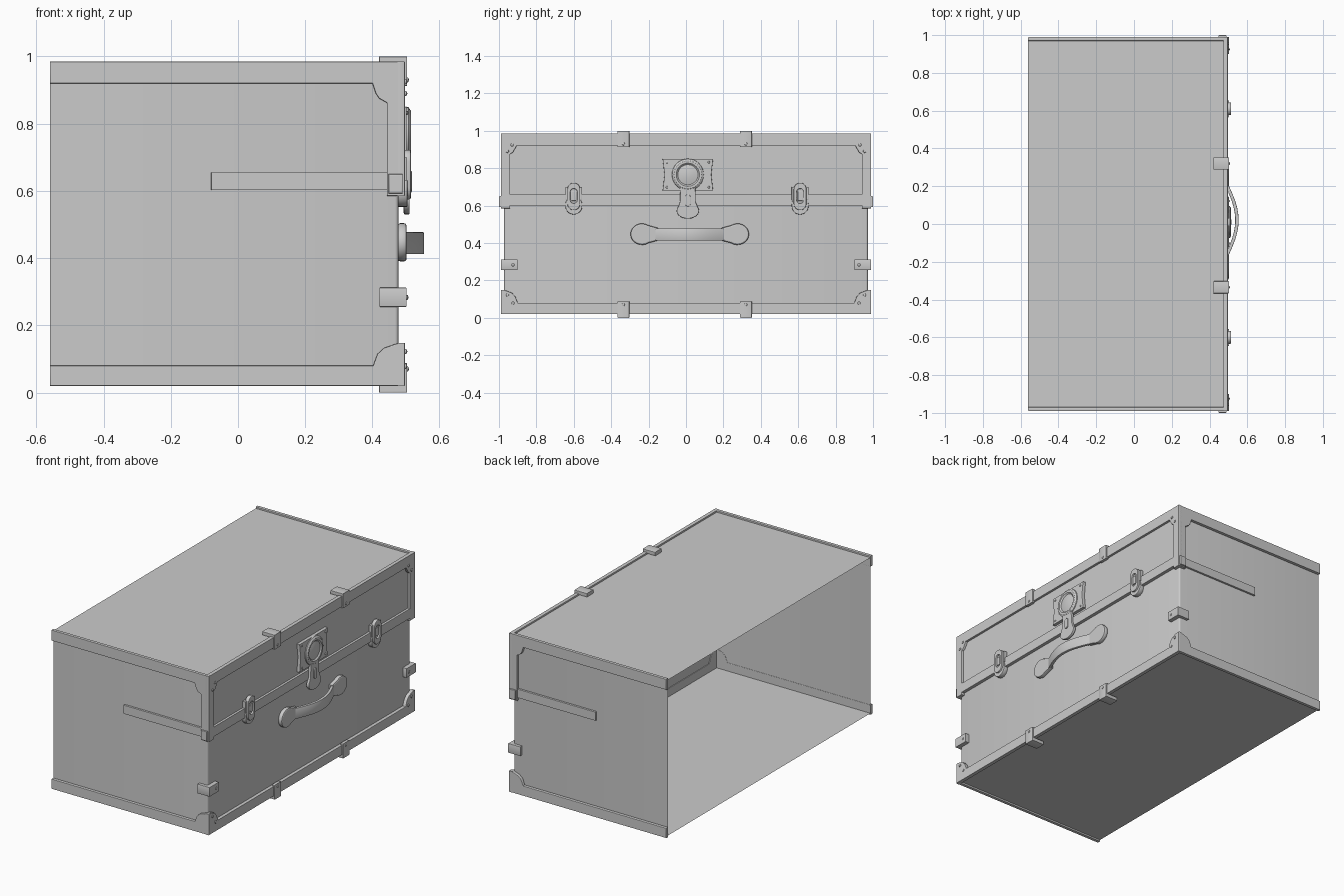
import bpy, bmesh, math
from mathutils import Matrix, Vector

cube = bpy.data.objects.get("Cube")
if cube:
    bpy.data.objects.remove(cube, do_unlink=True)

grey = bpy.data.materials.new("plain_grey")
grey.use_nodes = True
grey.diffuse_color = (0.6, 0.6, 0.6, 1)
grey.node_tree.nodes["Principled BSDF"].inputs["Base Color"].default_value = (0.6, 0.6, 0.6, 1)

# Local u, v, normal directions of each working plane
PLANES = {
    "front": ((0, 1, 0), (0, 0, 1), (1, 0, 0)),
    "side": ((1, 0, 0), (0, 0, 1), (0, -1, 0)),
    "top": ((1, 0, 0), (0, 1, 0), (0, 0, 1)),
}


def finish(name, mesh, mirror=False):
    ob = bpy.data.objects.new(name, mesh)
    bpy.context.collection.objects.link(ob)
    mesh.materials.clear()
    mesh.materials.append(grey)
    bpy.ops.object.select_all(action="DESELECT")
    ob.select_set(True)
    bpy.context.view_layer.objects.active = ob
    bpy.ops.object.shade_smooth_by_angle(angle=math.radians(35))
    if mirror:
        mod = ob.modifiers.new("mirror", "MIRROR")
        mod.use_axis = (False, True, False)
        mod.use_mirror_merge = False
    return ob


def plate(name, loops, plane, lo, hi, bevel=0.003, mirror=False):
    """Extrude outlines (later loops are holes) from lo to hi along the plane normal."""
    cu = bpy.data.curves.new(name, "CURVE")
    cu.dimensions = "2D"
    cu.fill_mode = "BOTH"
    cu.extrude = (hi - lo) / 2 - bevel
    cu.bevel_depth, cu.bevel_resolution, cu.offset = bevel, 1, -bevel
    for loop in loops:
        sp = cu.splines.new("POLY")
        sp.points.add(len(loop) - 1)
        for p, (u, v) in zip(sp.points, loop):
            p.co = (u, v, 0, 1)
        sp.use_cyclic_u = True
    tmp = bpy.data.objects.new(name + "_outline", cu)
    bpy.context.collection.objects.link(tmp)
    mesh = bpy.data.meshes.new_from_object(tmp.evaluated_get(bpy.context.evaluated_depsgraph_get()))
    bpy.data.objects.remove(tmp, do_unlink=True)
    bpy.data.curves.remove(cu)
    mesh.name = name
    u, v, n = (Vector(a) for a in PLANES[plane])
    m = Matrix((u, v, n)).transposed().to_4x4()
    mesh.transform(m @ Matrix.Translation((0, 0, (lo + hi) / 2)))
    return finish(name, mesh, mirror)


def rect(u0, v0, u1, v1):
    return [(u0, v0), (u1, v0), (u1, v1), (u0, v1)]


def arc(u, v, r, a0, a1, n=10, squash=1):
    angles = [math.radians(a0 + (a1 - a0) * i / n) for i in range(n + 1)]
    return [(u + r * math.cos(a), v + r * squash * math.sin(a)) for a in angles]


def stadium(u, v0, v1, r):
    return arc(u, v1 - r, r, 0, 180) + arc(u, v0 + r, r, 180, 360)


def lathe(name, profile, y, z, steps=32, mirror=False):
    """Turn (radius, x) points about an axis along x."""
    bm = bmesh.new()
    vs = [bm.verts.new((x, y + r, z)) for r, x in profile]
    edges = [bm.edges.new(p) for p in zip(vs, vs[1:])]
    bmesh.ops.spin(bm, geom=vs + edges, cent=(0, y, z), axis=(1, 0, 0),
                   angle=math.tau, steps=steps, use_duplicate=False)
    bmesh.ops.remove_doubles(bm, verts=bm.verts, dist=0.0001)
    bmesh.ops.recalc_face_normals(bm, faces=bm.faces)
    mesh = bpy.data.meshes.new(name)
    bm.to_mesh(mesh)
    bm.free()
    return finish(name, mesh, mirror)


def rivet(name, y, z, x=0.497, r=0.009, mirror=False):
    lathe(name, [(r, x - 0.002), (r * 0.8, x + 0.004), (0, x + 0.007)], y, z, 10, mirror)


BACK, FRONT, SIDE = -0.56, 0.477, 0.972

# Chest body: thin shell, open at the back
bm = bmesh.new()
bmesh.ops.create_cube(bm, size=1)
bmesh.ops.scale(bm, vec=(FRONT - BACK, 2 * SIDE, 0.945), verts=bm.verts)
bmesh.ops.translate(bm, vec=((FRONT + BACK) / 2, 0, 0.5025), verts=bm.verts)
bmesh.ops.delete(bm, geom=[f for f in bm.faces if f.normal.x < -0.9], context="FACES")
uprights = [e for e in bm.edges if all(v.co.x > 0 for v in e.verts)
            and abs(e.verts[0].co.z - e.verts[1].co.z) > 0.5]
bmesh.ops.bevel(bm, geom=uprights, offset=0.01, segments=3, affect="EDGES", profile=0.5)
body = bpy.data.meshes.new("chest_body")
bm.to_mesh(body)
bm.free()
finish("chest_body", body)

# Lid trim on the front: frame with cut corners and short legs at both ends
outer = [(-0.99, 0.585), (-0.94, 0.585), (-0.94, 0.6), (0.94, 0.6),
         (0.94, 0.585), (0.99, 0.585), (0.99, 0.985), (-0.99, 0.985)]
inner = [(-0.94, 0.66), (0.94, 0.66), (0.94, 0.875), (0.925, 0.885), (0.905, 0.92),
         (-0.905, 0.92), (-0.925, 0.885), (-0.94, 0.875)]
plate("lid_front_trim", [outer, inner], "front", FRONT - 0.004, 0.497)
plate("lid_panel", [rect(-0.95, 0.61, 0.95, 0.93)], "front", FRONT - 0.004, FRONT + 0.006, 0.001)

# Lid trim, strap and base trim on both sides
plate("lid_side_trim", [[(BACK, 0.92), (0.4, 0.92), (0.41, 0.89), (0.42, 0.875), (0.443, 0.862),
      (0.443, 0.585), (0.495, 0.585), (0.495, 0.985), (BACK, 0.985)]],
      "side", SIDE - 0.002, 0.99, mirror=True)
plate("side_strap", [rect(-0.08, 0.602, 0.45, 0.655)], "side", SIDE - 0.002, 0.984, 0.002, True)
plate("lid_corner_tab", [rect(0.448, 0.592, 0.49, 0.65)], "side", 0.985, 1.0, 0.004, True)
plate("base_side_trim", [[(BACK, 0.02), (0.495, 0.02), (0.495, 0.148), (0.47, 0.145),
      (0.435, 0.133), (0.415, 0.115), (0.402, 0.08), (BACK, 0.08)]],
      "side", SIDE - 0.002, 0.99, mirror=True)

# Base trim on the front with raised corners
half = [(0.9, 0.08), (0.912, 0.112), (0.93, 0.133), (0.96, 0.145), (0.99, 0.148)]
plate("base_front_trim", [[(-0.99, 0.02), (0.99, 0.02)] + half[::-1] + [(-u, v) for u, v in half]],
      "front", FRONT - 0.004, 0.497)

# Angle clips on the top, bottom and upright edges
for i, y in enumerate((-0.335, 0.32)):
    lo, hi = -y - 0.032, -y + 0.032
    clip = [(0.42, 0.978), (0.485, 0.978), (0.485, 0.912), (0.503, 0.912), (0.503, 1), (0.42, 1)]
    plate(f"top_clip_{i}", [clip], "side", lo, hi)
    plate(f"bottom_clip_{i}", [[(u, 1 - v) for u, v in clip]], "side", lo, hi)
    rivet(f"top_clip_rivet_{i}", y, 0.93, 0.502)
    rivet(f"bottom_clip_rivet_{i}", y, 0.07, 0.502)
plate("side_clip", [[(0.42, 0.968), (0.472, 0.968), (0.472, 0.9), (0.502, 0.9),
      (0.502, 0.99), (0.42, 0.99)]], "top", 0.255, 0.312, mirror=True)
rivet("side_clip_rivet", 0.925, 0.283, 0.501, mirror=True)

# Corner rivets
for i, (y, z) in enumerate([(0.93, 0.925), (0.955, 0.89), (0.955, 0.122), (0.925, 0.078)]):
    rivet(f"corner_rivet_{i}", y, z, mirror=True)

# Pair of latches: lower catch, upper loop and tongue
for i, y in enumerate((-0.6, 0.61)):
    plate(f"latch_catch_{i}", [stadium(y, 0.552, 0.65, 0.045)], "front", 0.475, 0.504)
    plate(f"latch_base_{i}", [rect(y - 0.045, 0.63, y + 0.045, 0.7)], "front", 0.48, 0.503)
    plate(f"latch_loop_{i}", [stadium(y, 0.575, 0.722, 0.034), stadium(y, 0.612, 0.69, 0.018)],
          "front", 0.49, 0.514, 0.004)
    plate(f"latch_tongue_{i}", [rect(y - 0.013, 0.625, y + 0.013, 0.675)], "front", 0.49, 0.51)

# Lock: plate, round boss and hasp
LY, LZ = 0.01, 0.765
plate("lock_plate", [[(LY - 0.135, 0.85), (LY - 0.125, 0.765), (LY - 0.135, 0.68),
      (LY + 0.135, 0.68), (LY + 0.125, 0.765), (LY + 0.135, 0.85)]], "front", FRONT, 0.502)
for i, (dy, dz) in enumerate([(-1, -1), (-1, 1), (1, -1), (1, 1)]):
    rivet(f"lock_rivet_{i}", LY + 0.112 * dy, LZ + 0.067 * dz, 0.501, 0.007)
lathe("lock_boss", [(0.086, 0.498), (0.084, 0.507), (0.074, 0.514), (0.062, 0.514),
      (0.054, 0.507), (0.04, 0.51), (0.02, 0.513), (0, 0.514)], LY, LZ)
hasp = arc(LY, 0.572, 0.06, 150, 390, 16, 0.7) + [(LY + 0.042, 0.62), (LY + 0.04, 0.7),
                                                   (LY - 0.04, 0.7), (LY - 0.042, 0.62)]
plate("lock_hasp", [hasp], "front", 0.493, 0.511, 0.004)
plate("hasp_staple", [stadium(LY, 0.595, 0.66, 0.014)], "front", 0.505, 0.517)

# Carrying handle: two end mounts and an arched grip
HY, HZ = 0.02, 0.447
for name, s in (("handle_mount_right", -1), ("handle_mount_left", 1)):
    pts = arc(0.255, HZ, 0.062, -125, 125, 16, 0.92) + [(0.17, HZ + 0.034), (0.17, HZ - 0.034)]
    plate(name, [[(HY + s * u, v) for u, v in pts]], "front", FRONT - 0.002, 0.502, 0.008)
span = [i / 10 - 1 for i in range(21)]
grip = [(0.494 + 0.06 * math.cos(t * math.pi / 2), HY + 0.2 * t) for t in span]
inside = [(0.48 + 0.056 * math.cos(t * math.pi / 2), HY + 0.19 * t) for t in reversed(span)]
plate("handle_grip", [grip + inside], "top", 0.412, 0.477, 0.003)
